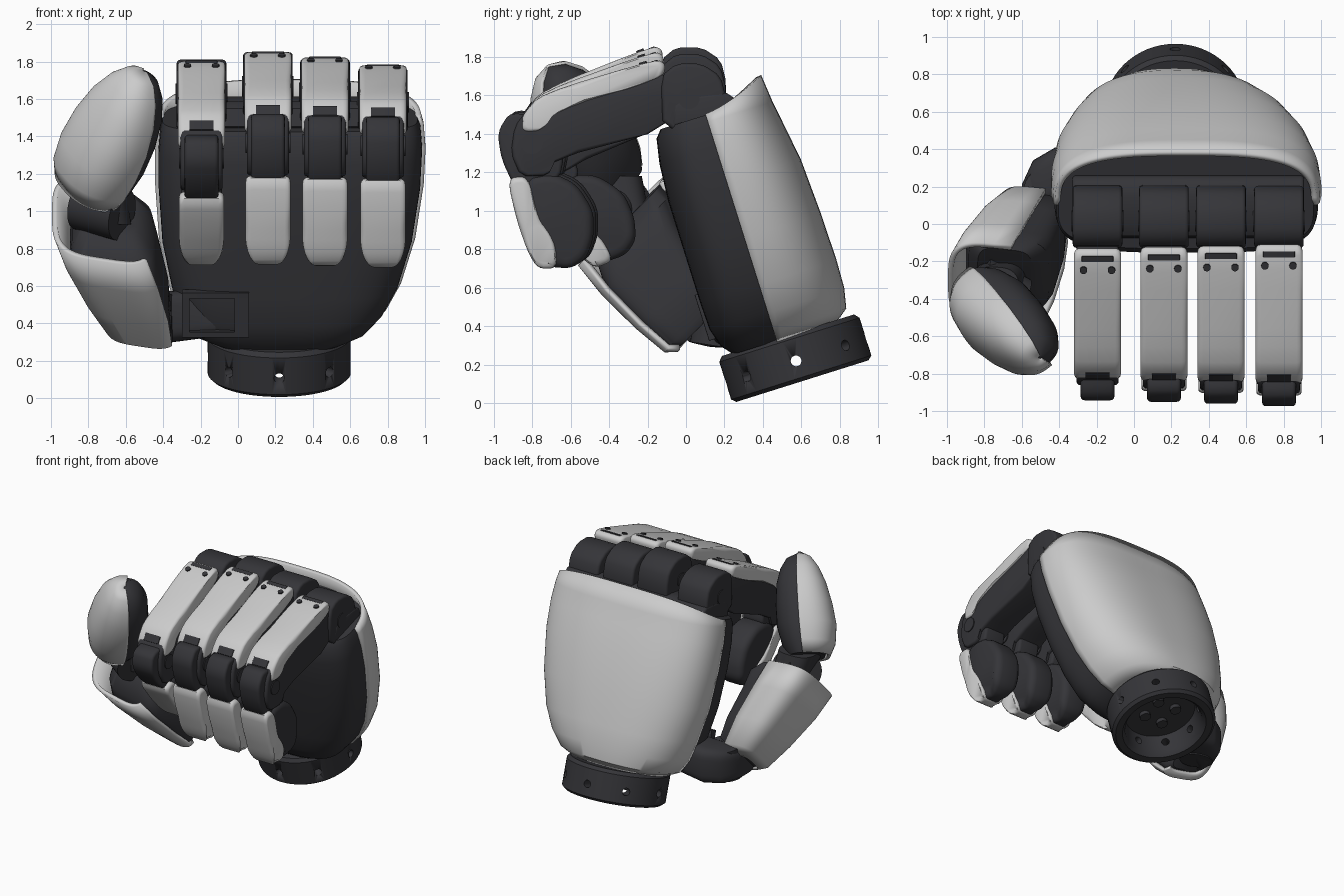
import bpy, bmesh, math
from mathutils import Vector as V, Matrix

if "Cube" in bpy.data.objects:
    bpy.data.objects.remove(bpy.data.objects["Cube"])

dark = bpy.data.materials.new("dark_grey")
dark.diffuse_color = (0.035, 0.035, 0.04, 1)
dark.use_nodes = True
dark.node_tree.nodes["Principled BSDF"].inputs["Base Color"].default_value = dark.diffuse_color


def add(name, bm, mat=dark, angle=40):
    bmesh.ops.remove_doubles(bm, verts=bm.verts, dist=0.0005)
    bmesh.ops.recalc_face_normals(bm, faces=bm.faces)
    me = bpy.data.meshes.new(name)
    bm.to_mesh(me)
    bm.free()
    ob = bpy.data.objects.new(name, me)
    bpy.context.collection.objects.link(ob)
    if mat:
        me.materials.append(mat)
    bpy.ops.object.select_all(action='DESELECT')
    ob.select_set(True)
    bpy.context.view_layer.objects.active = ob
    bpy.ops.object.shade_smooth_by_angle(angle=math.radians(angle))
    return ob


def skin(bm, rings, closed):
    for A, B in zip(rings, rings[1:]):
        for i in range(len(A) if closed else len(A) - 1):
            j = (i + 1) % len(A)
            bm.faces.new((A[i], A[j], B[j], B[i]))
    if closed:
        bm.faces.new(rings[0])
        bm.faces.new(rings[-1])


def spow(a, n):
    return math.copysign(abs(a) ** (2 / n), a)


# Superellipse loft; rows are (centre, half width, back depth, front depth)
def loft(name, rows, W, D, nb=2.0, nf=2.0, arc=None, mat=dark, seg=48, thick=0.03, lip=None, nb_end=None):
    bm = bmesh.new()
    a0, a1 = arc or (0, 2 * math.pi)
    rings = []
    for r, (c, hw, db, df) in enumerate(rows):
        ring = []
        back = nb + ((nb_end or nb) - nb) * r / (len(rows) - 1)
        for i in range(seg + 1 if arc else seg):
            t = a0 + (a1 - a0) * i / seg
            s = math.sin(t)
            n = back if s > 0 else nf
            p = c + W * hw * spow(math.cos(t), n) + D * (db if s > 0 else df) * spow(s, n)
            if lip and r == len(rows) - 1:
                p = p + lip * max(0, s)
            ring.append(bm.verts.new(p))
        rings.append(ring)
    skin(bm, rings, not arc)
    ob = add(name, bm, mat)
    if arc:
        m = ob.modifiers.new("thickness", 'SOLIDIFY')
        m.thickness, m.offset = thick, 0
    return ob


def rounded(pts, k):
    for _ in range(k):
        pts = [q for a, b in zip(pts, pts[1:] + pts[:1])
               for q in ((a[0] * .8 + b[0] * .2, a[1] * .8 + b[1] * .2),
                         (a[0] * .2 + b[0] * .8, a[1] * .2 + b[1] * .8))]
    return pts


# Side profile (y, z) extruded across x, shrinking at both sides; tip narrows the lower end
def prism(name, pts, x, width, mat=dark, bevel=0.02, k=2, tip=0):
    pts = rounded(pts, k)
    cy, cz = (sum(p[i] for p in pts) / len(pts) for i in (0, 1))
    low = min(p[1] for p in pts)
    bm, rings = bmesh.new(), []
    for side in (-1, 1):
        for a in (range(0, 91, 30) if side < 0 else range(90, -1, -30)):
            a = math.radians(a)
            off, inset = width / 2 - bevel * (1 - math.cos(math.pi / 2 - a)), bevel * (1 - math.cos(a))
            off, inset = width / 2 - bevel * (1 - math.cos(a)), bevel * (1 - math.sin(a))
            ring = []
            for y, z in pts:
                d = math.hypot(y - cy, z - cz)
                f = 1 - min(.6, inset / max(d, .001))
                g = 1
                if tip and z - low < tip:
                    g = .55 + .45 * math.sqrt(1 - (1 - (z - low) / tip) ** 2)
                ring.append(bm.verts.new((x + side * off * g, cy + (y - cy) * f, cz + (z - cz) * f)))
            rings.append(ring)
    skin(bm, rings, True)
    return add(name, bm, mat)


def rods(name, pairs, r, mat=dark, seg=20):
    bm = bmesh.new()
    for a, b in pairs:
        a, b = V(a), V(b)
        M = Matrix.Translation((a + b) / 2) @ (b - a).to_track_quat('Z', 'Y').to_matrix().to_4x4()
        bmesh.ops.create_cone(bm, cap_ends=True, segments=seg, radius1=r, radius2=r,
                              depth=(b - a).length, matrix=M)
    return add(name, bm, mat)


# Tilted palm frame: u along the hand, v towards the back of the hand
X, U, D = V((1, 0, 0)), V((0, -.3, .954)), V((0, .954, .3))


def P(x, u, v):
    return V((x, .605, .115)) + U * u + D * v


# Wrist ring with hollow underside and radial holes
ring = [(.17, .001), (.17, .26), (.03, .285), (0, .31), (0, .36), (.02, .382),
        (.225, .382), (.25, .36), (.25, .001)]
wrist = loft("wrist_ring", [(P(.22, u, 0), r, r, r) for u, r in ring], X, D, seg=64)
spokes = []
for i in range(8):
    c, s = math.cos(i * math.pi / 4), math.sin(i * math.pi / 4)
    spokes.append((P(.22 + .22 * c, .11, .22 * s), P(.22 + .45 * c, .11, .45 * s)))
cutter = rods("ring_hole_cutter", spokes, .028)
cutter.hide_render = True
cutter.hide_set(True)
m = wrist.modifiers.new("holes", 'BOOLEAN')
m.operation, m.object, m.solver = 'DIFFERENCE', cutter, 'EXACT'
rods("wrist_screws", [(P(.22 + a, .14, b), P(.22 + a, .18, b))
                      for a in (-.08, .08) for b in (-.08, .08)], .04)

# Palm: dark core and light back shell
SEAM = -.065
palm = [(.24, -.14, .58, -.30, .25), (.30, -.27, .70, -.35, .33), (.40, -.33, .79, -.38, .35),
        (.55, -.37, .87, -.385, .355), (.80, -.42, .945, -.385, .35), (1.1, -.44, .99, -.385, .335),
        (1.3, -.44, 1.0, -.37, .305), (1.43, -.43, .99, -.345, .285), (1.47, -.42, .975, -.31, .27)]
core = [(P((l + r) / 2, u, SEAM), (r - l) / 2 - .015, b - SEAM - .022, SEAM - f)
        for u, l, r, f, b in palm]
loft("palm_core", core, X, D, 2.4, 3.6, seg=80, nb_end=3)
shell = [(P((l + r) / 2, u, SEAM), (r - l) / 2 - .012, b - SEAM - .012, .1) for u, l, r, f, b in palm]
loft("palm_back_shell", shell, X, D, 2.4, 3.6, (0, math.pi), None, seg=60, lip=U * .11, nb_end=3)
rods("shell_screws", [(P(x, u, .10), P(x + d, u, v)) for x, d, u, v in
                      [(.79, .05, 1.42, .195), (.70, .06, .56, .20),
                       (-.2, -.04, 1.1, .22), (-.15, -.04, .66, .22)]], .026)

# Thumb mount frame set in the palm front
for name, x, u, w, h in [("mount_left", -.28, .47, .04, .25), ("mount_right", .02, .47, .08, .25),
                         ("mount_top", -.12, .58, .36, .03), ("mount_bottom", -.12, .36, .36, .03)]:
    a, b = P(x, u - h / 2, -.37), P(x, u + h / 2, -.37)
    o = D * .03
    prism(name, [tuple(q[1:]) for q in (a - o, a + o, b + o, b - o)], x, w, bevel=.006, k=0)

# Fingers: x, knuckle height offset, droop and tip curl in degrees
J, K = (-.80, 1.35), (.016, 1.583)
plate = [(-.86, 1.41), (-.85, 1.50), (-.75, 1.61), (-.15, 1.79), (-.105, 1.76), (-.12, 1.69),
         (-.70, 1.51), (-.76, 1.41)]
body = [(-.89, 1.44), (-.82, 1.53), (-.14, 1.72), (-.05, 1.66), (-.08, 1.43), (-.68, 1.27),
        (-.72, 1.18), (-.86, 1.18), (-.91, 1.30)]
knuckle = [(-.13, 1.70), (-.05, 1.765), (.08, 1.765), (.18, 1.70), (.21, 1.58), (.20, 1.42), (-.12, 1.41)]
link = [(-.91, 1.52), (-.98, 1.41), (-.96, 1.27), (-.89, 1.12), (-.66, 1.15), (-.63, 1.30), (-.70, 1.46)]
pad = [(-.85, 1.17), (-.70, 1.20), (-.57, 1.14), (-.48, 1.0), (-.48, .86), (-.52, .75), (-.60, .70),
       (-.72, .71), (-.80, .82)]
nail = [(-.93, 1.17), (-.82, 1.18), (-.77, .98), (-.68, .84), (-.67, .70), (-.77, .70), (-.82, .78), (-.88, .95)]


def turn(pts, pivot, deg, target):
    c, s = math.cos(math.radians(deg)), math.sin(math.radians(deg))
    return [(target[0] + (y - pivot[0]) * c - (z - pivot[1]) * s,
             target[1] + (y - pivot[0]) * s + (z - pivot[1]) * c) for y, z in pts]


for finger, x, dz, droop, curl in [("index", -.195, .045, 8, 24), ("middle", .16, .085, 5, 0),
                                   ("ring", .465, .05, 3, 0), ("little", .775, 0, 0, 0)]:
    def up(pts):
        return turn(pts, K, droop, (K[0], K[1] + dz))

    J2 = up([J])[0]

    def bent(pts):
        return turn(pts, J, curl, J2)

    n = finger + "_finger_"
    prism(n + "knuckle", [(y, z + dz) for y, z in knuckle], x, .265, k=1)
    prism(n + "lower_body", up(body), x, .225, k=1)
    prism(n + "top_plate", up(plate), x, .25, None, .03)
    prism(n + "joint_link", bent(link), x, .18)
    prism(n + "tip_pad", bent(pad), x, .22, bevel=.05, tip=.12)
    prism(n + "tip_shell", bent(nail), x, .24, None, .03, tip=.12)
    # Pivot caps, plate slots and screws
    for part, w, c in [("bend_pivot", .12, J2), ("knuckle_pivot", .138, (K[0], K[1] + dz))]:
        rods(n + part, [((x - w, *c), (x + w, *c))], .055)
    a, b = up([(-.21, 1.72), (-.225, 1.774)])
    rods(n + "plate_screws", [((x + e, *a), (x + e, *b)) for e in (-.075, .075)], .02)
    prism(n + "back_slot", up([(-.17, 1.75), (-.14, 1.76), (-.148, 1.785), (-.178, 1.777)]), x, .17, bevel=.004, k=0)
    prism(n + "front_slot", up([(-.80, 1.46), (-.76, 1.48), (-.81, 1.555), (-.845, 1.51)]), x, .13, bevel=.004, k=0)
prism("knuckle_bar", [(-.08, 1.42), (-.06, 1.58), (.2, 1.62), (.26, 1.58), (.26, 1.4)], .29, 1.24, k=1)

# Thumb base block reaching out of the palm
loft("thumb_base", [(V(c), h, d, d) for c, h, d in
                    [((-.12, .27, .46), .13, .13), ((-.42, .27, .43), .14, .14),
                     ((-.54, .20, .42), .14, .13), ((-.60, .10, .41), .11, .10)]],
     V((0, 1, 0)), V((0, 0, 1)), 4, 4, seg=32)
rods("thumb_base_pivot", [((-.47, .14, .30), (-.47, .18, .55))], .12, seg=32)

# Thumb lower segment: dark core, light shell open on the palm side
W1, D1 = V((.98, -.1, -.15)), V((0, .70, .70))
low = [((-.50, .06, .39), .15, .14), ((-.52, .04, .43), .19, .20), ((-.58, -.07, .59), .235, .25),
       ((-.66, -.22, .79), .265, .285), ((-.72, -.33, .95), .265, .30)]
loft("thumb_lower_core", [(V(c), h - .022, d - .022, d - .022) for c, h, d in low[:4]]
     + [(V((-.67, -.27, .90)), .22, .27, .25), (V((-.69, -.29, .98)), .15, .22, .14)], W1, D1, 4.5, 4.5)
loft("thumb_lower_shell", [(V(c), h, d, d) for c, h, d in low], W1, D1, 3.8, 3.8,
     (math.radians(86), math.radians(318)), None)

# Thumb joint
rods("thumb_joint", [((-.84, -.30, 1.04), (-.62, -.42, .98))], .14, seg=40)
loft("thumb_neck", [(V((-.70, -.31, .93)), .13, .13, .13), (V((-.76, -.38, 1.18)), .15, .15, .15)],
     X, V((0, 1, 0)), 3, 3, seg=32)

# Thumb tip: light outer half and dark inner half
T0, T1 = V((-.79, -.38, 1.12)), V((-.50, -.71, 1.745))
A, D2 = (T1 - T0).normalized(), V((-.8, -.6, 0))
W2 = A.cross(D2).normalized()
tip = [(0, .20, .17, .12), (.12, .235, .215, .16), (.3, .25, .23, .19),
       (.5, .245, .21, .19), (.7, .21, .175, .175), (.85, .155, .13, .14), (.95, .09, .08, .09),
       (1.0, .01, .01, .01)]
rows = [(T0.lerp(T1, t), h, b, f) for t, h, b, f in tip]
loft("thumb_tip_pad", [(c, h * .95, b * .85, f) for c, h, b, f in rows], W2, D2, 2.4, 2.4)
loft("thumb_tip_shell", rows, W2, D2, 2.4, 2.4, (math.radians(-8), math.radians(188)), None, thick=.025)
